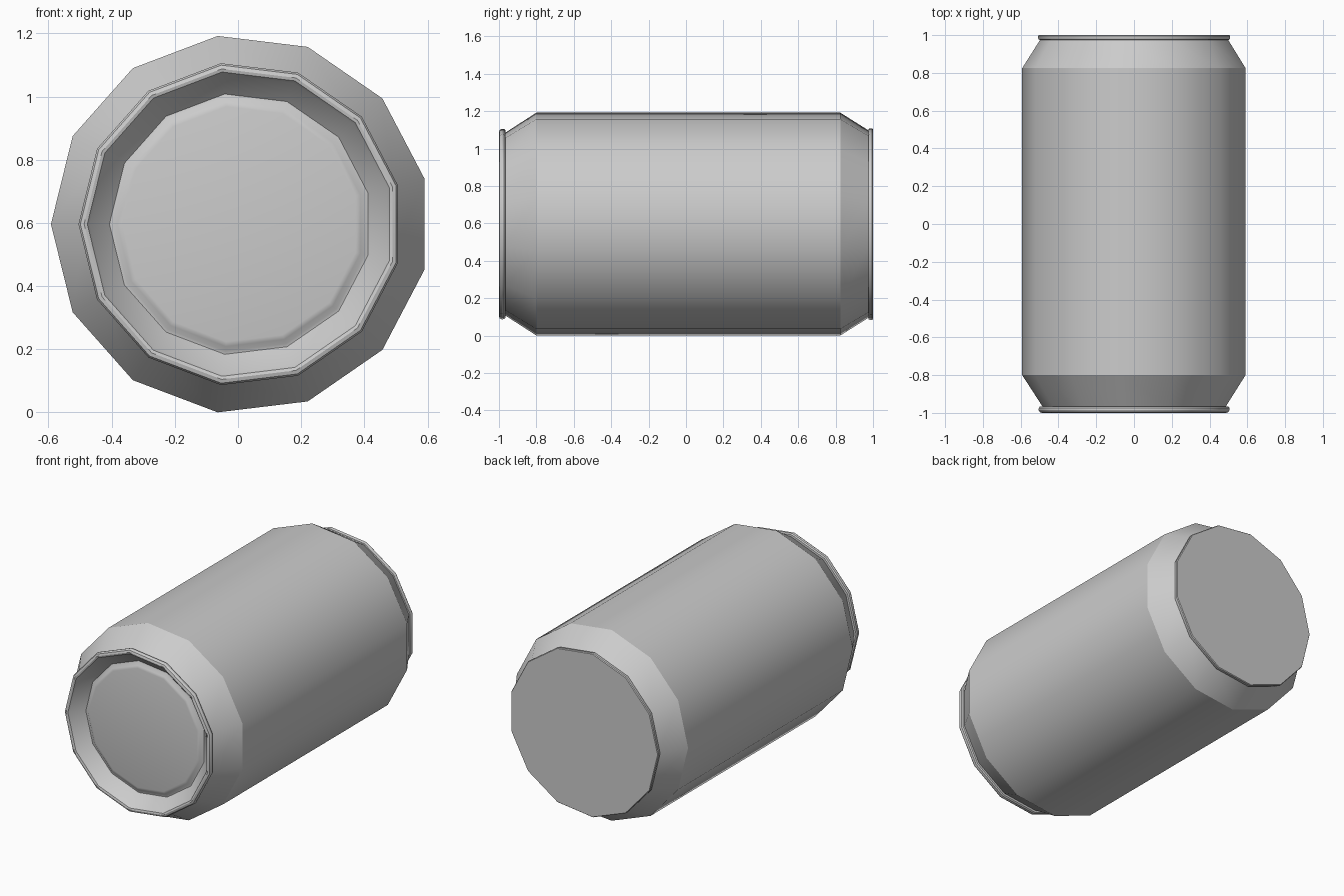
import bpy, bmesh, math

if "Cube" in bpy.data.objects:
    bpy.data.objects.remove(bpy.data.objects["Cube"])

SIDES = 13
CX, CZ = 0.008, 0.596      # axis of the can, running along y


def lathe(name, profile, cap_start=False, cap_end=False):
    """Spin (y, radius) points, listed front to back along the skin."""
    bm = bmesh.new()
    rings = []
    for y, r in profile:
        ring = []
        for k in range(SIDES):
            a = math.pi + k * math.tau / SIDES
            ring.append(bm.verts.new((CX + r * math.cos(a), y, CZ + r * math.sin(a))))
        rings.append(ring)
    for a, b in zip(rings, rings[1:]):
        for k in range(SIDES):
            n = (k + 1) % SIDES
            bm.faces.new((a[k], b[k], b[n], a[n]))
    if cap_start:
        bm.faces.new(rings[0])
    if cap_end:
        bm.faces.new(rings[-1][::-1])
    mesh = bpy.data.meshes.new(name)
    bm.to_mesh(mesh)
    bm.free()
    obj = bpy.data.objects.new(name, mesh)
    bpy.context.collection.objects.link(obj)
    bpy.ops.object.select_all(action='DESELECT')
    obj.select_set(True)
    bpy.context.view_layer.objects.active = obj
    bpy.ops.object.shade_smooth_by_angle(angle=math.radians(30))
    return obj


# Straight wall with a tapered shoulder at each end
lathe("can_body", [(-0.965, 0.493), (-0.80, 0.60), (0.825, 0.60), (0.975, 0.505)])

# Front lid: recessed panel, groove around it, sloping wall and rolled rim
front = lathe("front_lid", [
    (-0.937, 0.375), (-0.934, 0.39), (-0.922, 0.405), (-0.92, 0.415),
    (-0.93, 0.425), (-0.985, 0.477), (-0.997, 0.485), (-1.0, 0.495),
    (-0.996, 0.507), (-0.985, 0.513), (-0.973, 0.512), (-0.966, 0.506),
    (-0.965, 0.493)], cap_start=True)
for p in front.data.polygons:
    p.use_smooth = True
bpy.ops.object.shade_smooth_by_angle(angle=math.radians(60))

# Back end: low rim closed by a flat base
lathe("back_base", [(0.975, 0.505), (0.976, 0.513), (0.984, 0.516), (0.995, 0.516),
                    (1.0, 0.512)], cap_end=True)
